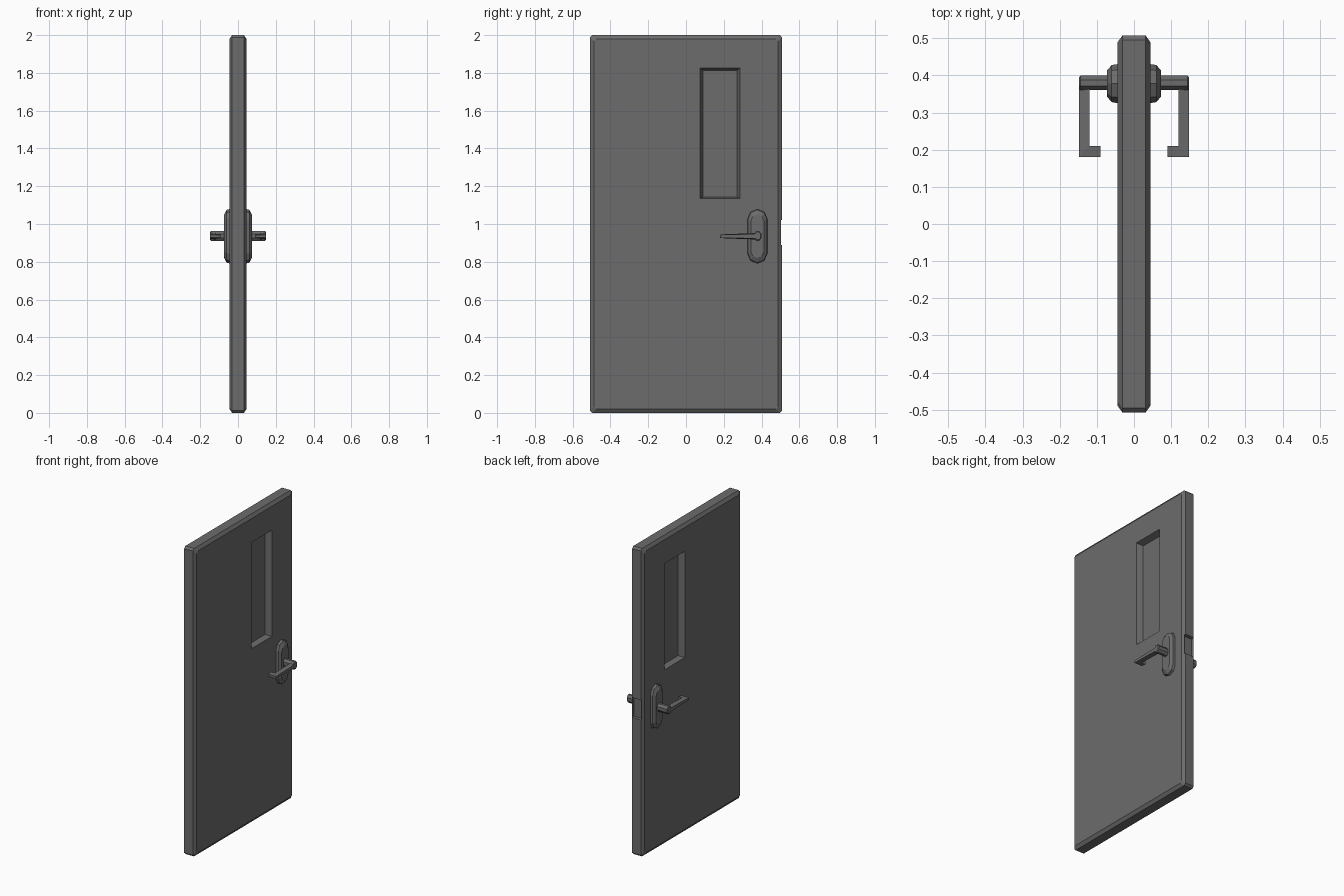
import bpy, bmesh, math

if "Cube" in bpy.data.objects:
    bpy.data.objects.remove(bpy.data.objects["Cube"])

# dark grey paint shared by all parts
grey = bpy.data.materials.new("dark_grey")
grey.diffuse_color = (0.15, 0.15, 0.15, 1)
grey.use_nodes = True
grey.node_tree.nodes["Principled BSDF"].inputs["Base Color"].default_value = grey.diffuse_color

def loft(name, rings):
    """Skin a list of equal-length point rings and cap both ends."""
    bm = bmesh.new()
    vs = [[bm.verts.new(p) for p in r] for r in rings]
    n = len(vs[0])
    for a, b in zip(vs, vs[1:]):
        for i in range(n):
            j = (i + 1) % n
            bm.faces.new((a[i], a[j], b[j], b[i]))
    bm.faces.new(vs[0][::-1])
    bm.faces.new(vs[-1])
    bmesh.ops.recalc_face_normals(bm, faces=bm.faces[:])
    me = bpy.data.meshes.new(name)
    bm.to_mesh(me)
    bm.free()
    me.materials.append(grey)
    ob = bpy.data.objects.new(name, me)
    bpy.context.collection.objects.link(ob)
    return ob

def rect(x, y0, y1, z0, z1):
    return [(x, y0, z0), (x, y1, z0), (x, y1, z1), (x, y0, z1)]

def mirror_x(ob):
    ob.modifiers.new("Mirror", 'MIRROR').use_axis[0] = True

def carve(target, cutter):
    cutter.hide_render = True
    cutter.hide_set(True)
    mod = target.modifiers.new(cutter.name, 'BOOLEAN')
    mod.operation, mod.object, mod.solver = 'DIFFERENCE', cutter, 'EXACT'

# door slab: chamfered all round
T, W, CX, C = 0.045, 0.508, 0.014, 0.02
faces = [(-T, C), (-T + CX, 0), (T - CX, 0), (T, C)]

def slab_ring(x, inset):
    y, z0, z1, k = W - inset, inset, 2 - inset, 0.012
    return [(x, -y + k, z0), (x, y - k, z0), (x, y, z0 + k), (x, y, z1 - k),
            (x, y - k, z1), (x, -y + k, z1), (x, -y, z1 - k), (x, -y, z0 + k)]

door = loft("door_slab", [slab_ring(x, i) for x, i in faces])

# window recess on both faces, tapering to a thin pane
for s, side in ((1, "right"), (-1, "left")):
    carve(door, loft("window_cutter_" + side, [
        rect(s * 0.005, 0.09, 0.27, 1.142, 1.812),
        rect(s * T, 0.075, 0.285, 1.135, 1.825),
        rect(s * 0.08, 0.075, 0.285, 1.135, 1.825)]))

# latch pocket in the closing edge
carve(door, loft("latch_cutter", [rect(-0.034, 0.485, 0.55, 0.89, 1.02),
                                  rect(0.034, 0.485, 0.55, 0.89, 1.02)]))

# handle plate: stepped oblong
HY, HZ = 0.378, 0.935

def oblong(x, r, straight, n=4):
    pts = []
    for end in (0, 1):
        for i in range(n + 1):
            a = math.pi * (end + i / n)
            off = straight if end == 0 else -straight
            pts.append((x, HY + r * math.cos(a), HZ + off + r * math.sin(a)))
    return pts

mirror_x(loft("handle_plate", [oblong(0.04, 0.053, 0.092), oblong(0.06, 0.05, 0.09),
                               oblong(0.073, 0.035, 0.08)]))

# spindle
def circle(x, ry, rz, n=8):
    return [(x, HY + 0.002 + ry * math.cos(math.tau * (i + .5) / n),
             HZ + 0.002 + rz * math.sin(math.tau * (i + .5) / n)) for i in range(n)]

mirror_x(loft("handle_spindle", [circle(0.065, 0.021, 0.028), circle(0.144, 0.021, 0.028),
                                 circle(0.148, 0.017, 0.022)]))

# lever: arm narrowing to a returned tip, swept along a plan path
path = [((0.12, 0.375), (0.148, 0.375), 0.017),
        ((0.12, 0.21), (0.148, 0.18), 0.011),
        ((0.09, 0.21), (0.09, 0.18), 0.010)]
mirror_x(loft("handle_lever", [
    [(a[0], a[1], HZ - h), (b[0], b[1], HZ - h * 0.7), (b[0], b[1], HZ + h * 0.7),
     (a[0], a[1], HZ + h)] for a, b, h in path]))
